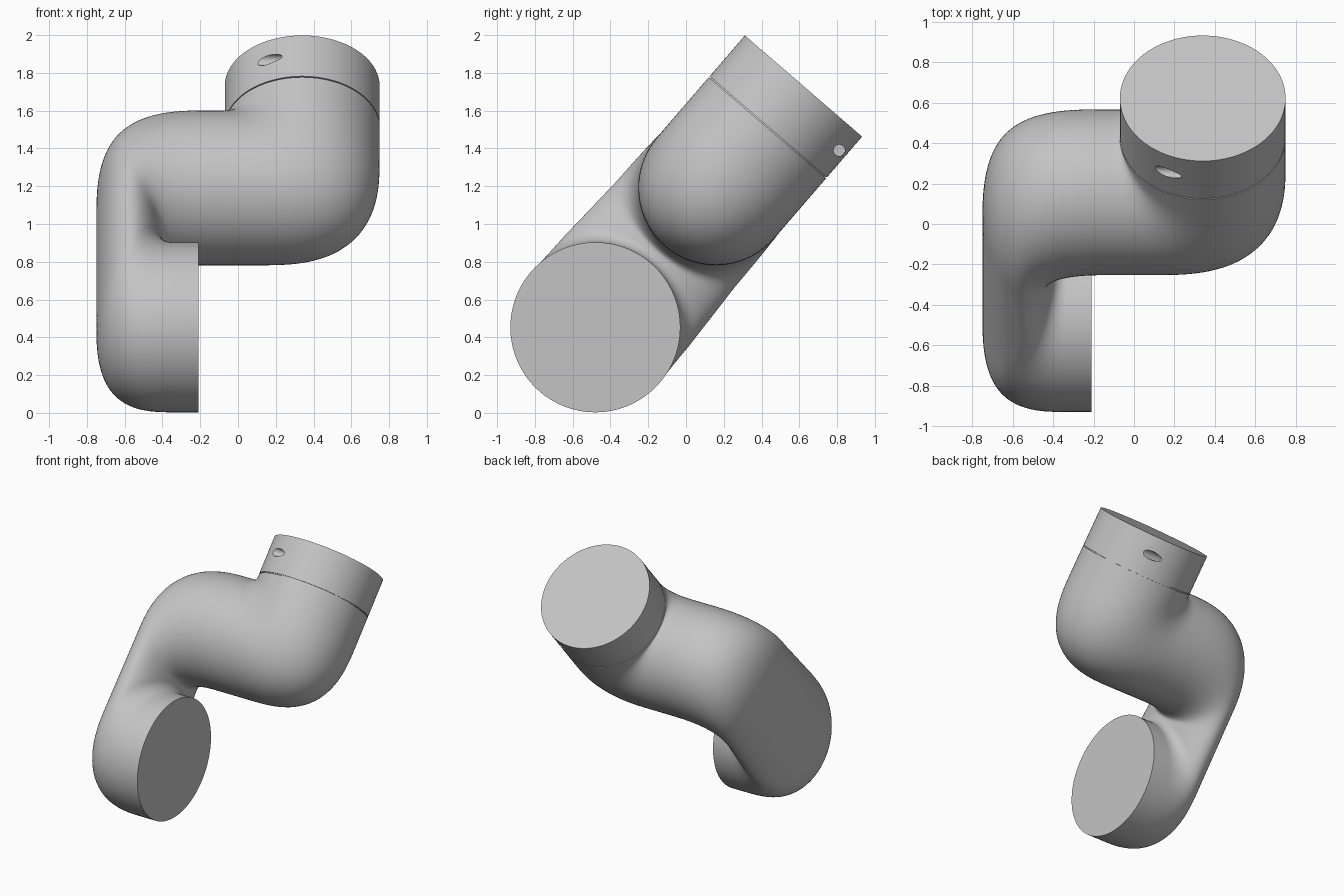
import bpy, bmesh, math
from mathutils import Matrix, Vector

cube = bpy.data.objects.get("Cube")
if cube:
    bpy.data.objects.remove(cube, do_unlink=True)

grey = bpy.data.materials.new("light_grey")
grey.use_nodes = True
grey.diffuse_color = (0.55, 0.55, 0.55, 1)
grey.node_tree.nodes["Principled BSDF"].inputs["Base Color"].default_value = grey.diffuse_color

# Local frame: x across, z along the arm; the whole arm leans back
LEAN = math.atan2(0.653, 0.757)
PLACE = Matrix.Translation((0, -0.48, 0.453)) @ Matrix.Rotation(-LEAN, 4, "X")
R_LOW, R_TOP = 0.45, 0.41
AXIS_X, ELBOW_Z, SEAM_Z, END_Z = 0.34, 0.975, 1.395, 1.687
SIDES = 96


def make_object(name, bm):
    bmesh.ops.recalc_face_normals(bm, faces=bm.faces)
    mesh = bpy.data.meshes.new(name)
    bm.to_mesh(mesh)
    bm.free()
    mesh.materials.append(grey)
    obj = bpy.data.objects.new(name, mesh)
    bpy.context.collection.objects.link(obj)
    obj.matrix_world = PLACE
    return obj


def smooth(obj):
    bpy.ops.object.select_all(action="DESELECT")
    obj.select_set(True)
    bpy.context.view_layer.objects.active = obj
    bpy.ops.object.shade_smooth_by_angle(angle=math.radians(35))


def corner(center, radii, t, power=2.8):
    """Quarter superellipse from the z direction (t=0) to the x direction (t=1)."""
    a = t * math.pi / 2
    c, s = max(math.cos(a), 0), max(math.sin(a), 0)
    return Vector((center[0] + radii[0] * s ** (2 / power),
                   center[1] + radii[1] * c ** (2 / power)))


def cylinder(name, radius, matrix, depth, sides=SIDES):
    bm = bmesh.new()
    bmesh.ops.create_cone(bm, cap_ends=True, segments=sides, radius1=radius,
                          radius2=radius, depth=depth, matrix=matrix)
    return make_object(name, bm)


# Each station pairs a point on one edge of the tube with the opposite edge
tube_top, tube_low = ELBOW_Z + R_TOP, ELBOW_Z - R_TOP
N = 28
stations = [(Vector((-0.21, -R_LOW)), Vector((-0.21, R_LOW)), R_LOW)]
for i in range(N + 1):          # lower bend into the flat web
    t = i / N
    inner = corner((-0.33, 0.51), (-0.06, -0.06), t, 2)
    stations.append((corner((-0.35, 0), (-0.4, -0.45), t), inner, R_LOW - 0.01 * t))
for i in range(1, 8):           # web
    t = i / 8
    stations.append((Vector((-0.75, 0.785 * t)), Vector((-0.39, 0.51)),
                     R_LOW - 0.01 - 0.02 * t))
for i in range(N + 1):          # upper bend into the cross tube
    t = 1 - i / N
    inner = corner((-0.15, 0.51), (-0.24, tube_low - 0.51), t, 2.4)
    stations.append((corner((-0.15, 0.785), (-0.6, 0.6), t), inner, R_TOP + 0.01 * t))
for i in range(N + 1):          # elbow into the outlet
    t = i / N
    inner = corner((-0.12, SEAM_Z), (0.05, tube_top - SEAM_Z), t, 2)
    stations.append((inner, corner((0.15, 1.165), (0.6, -0.6), t), R_TOP))
stations.append((Vector((AXIS_X - R_TOP, SEAM_Z)), Vector((AXIS_X + R_TOP, SEAM_Z)), R_TOP))

# Arm body lofted through elliptical sections
bm = bmesh.new()
rings = []
for a, b, width in stations:
    ring = []
    for k in range(SIDES):
        ang = math.tau * k / SIDES
        p = a.lerp(b, (1 - math.cos(ang)) / 2)
        ring.append(bm.verts.new((p.x, width * math.sin(ang), p.y)))
    rings.append(ring)
for r0, r1 in zip(rings, rings[1:]):
    for k in range(SIDES):
        j = (k + 1) % SIDES
        bm.faces.new((r0[k], r0[j], r1[j], r1[k]))
bm.faces.new(rings[0])
bm.faces.new(rings[-1])
bmesh.ops.remove_doubles(bm, verts=bm.verts, dist=0.00001)
smooth(make_object("arm_body", bm))

# Recessed seam and end collar
GAP = 0.007
smooth(cylinder("seam_groove", R_TOP - 0.008,
                Matrix.Translation((AXIS_X, 0, SEAM_Z + GAP / 2)), GAP * 2))
length = END_Z - SEAM_Z - GAP
collar = cylinder("end_collar", R_TOP,
                  Matrix.Translation((AXIS_X, 0, END_Z - length / 2)), length)

# Two blind pin holes, drilled sideways from opposite sides of the collar
for side in (1, -1):
    drill = cylinder("hole_cutter", 0.03,
                     Matrix.Translation((AXIS_X + side * 0.28, side * 0.366, 1.553))
                     @ Matrix.Rotation(math.pi / 2, 4, "Y"), 0.4, 32)
    drill.hide_render = True
    cut = collar.modifiers.new("pin_hole", "BOOLEAN")
    cut.operation = "DIFFERENCE"
    cut.solver = "EXACT"
    cut.object = drill
    bpy.context.view_layer.objects.active = collar
    bpy.ops.object.modifier_apply(modifier=cut.name)
    bpy.data.objects.remove(drill, do_unlink=True)
smooth(collar)
